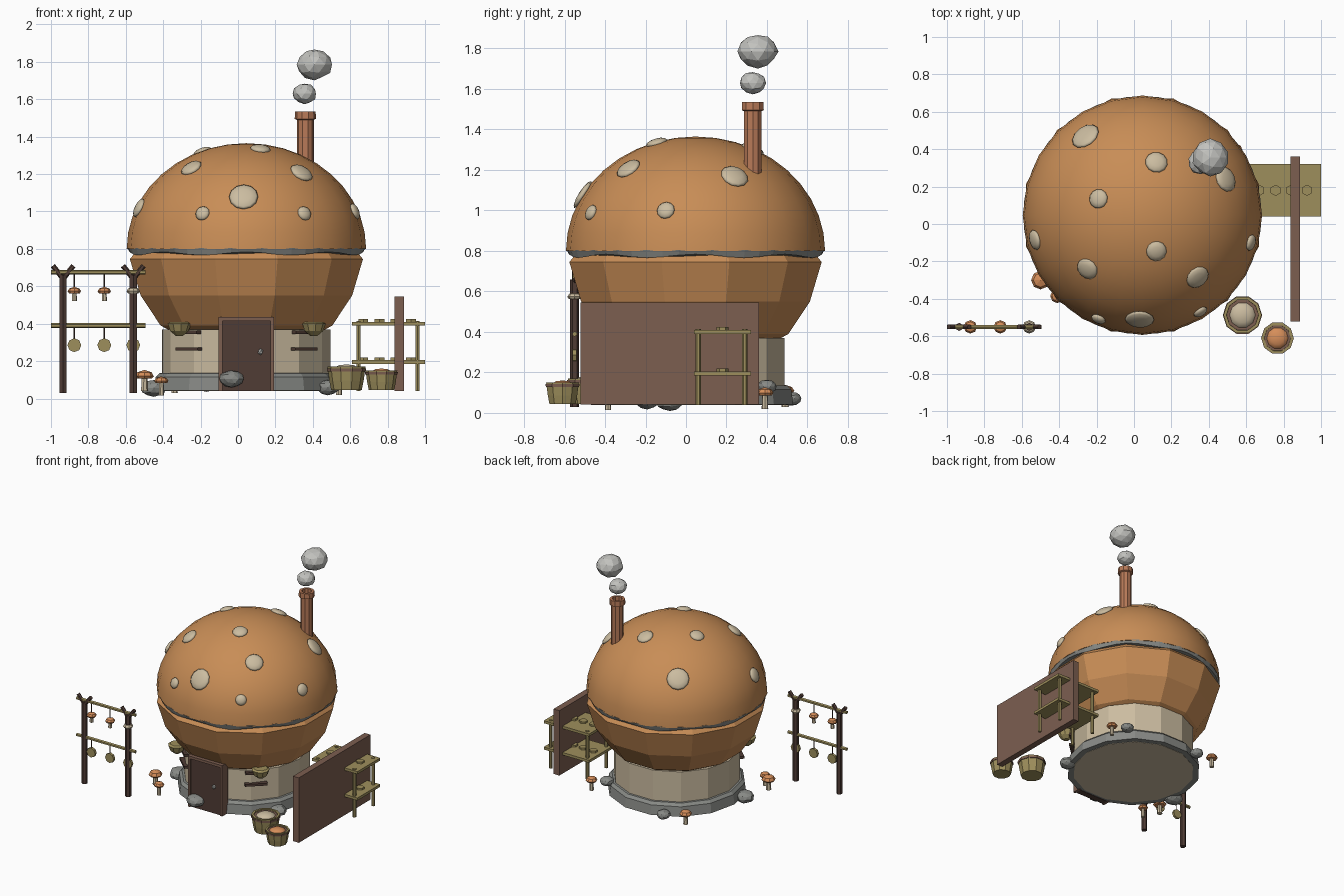
import bpy, bmesh, math, random
from mathutils import Vector, Matrix

if "Cube" in bpy.data.objects:
    bpy.data.objects.remove(bpy.data.objects["Cube"])
random.seed(4)
CX, CY = 0.045, 0.047          # house axis
CAP_Z, CAP_R, CAP_H = 0.80, 0.64, 0.565


def mat(name, r, g, b):
    lin = lambda c: ((c / 255 + 0.055) / 1.055) ** 2.4 if c > 10 else c / 3295
    m = bpy.data.materials.new(name)
    m.diffuse_color = (lin(r), lin(g), lin(b), 1)
    m.use_nodes = True
    m.node_tree.nodes["Principled BSDF"].inputs["Base Color"].default_value = m.diffuse_color
    return m


CAP = mat("cap orange brown", 200, 141, 86)
CREAM = mat("cream", 203, 188, 160)
STONE = mat("stone grey", 136, 138, 134)
SMOKE = mat("smoke grey", 194, 194, 190)
DARK = mat("dark wood", 80, 60, 53)
BROWN = mat("brown wood", 124, 94, 80)
OLIVE = mat("olive wood", 158, 143, 92)
BRICK = mat("terracotta", 184, 122, 88)
ORANGE = mat("mushroom orange", 214, 142, 90)


def finish(bm, name, m, smooth=False):
    bmesh.ops.recalc_face_normals(bm, faces=bm.faces)
    me = bpy.data.meshes.new(name)
    bm.to_mesh(me)
    bm.free()
    me.materials.append(m)
    for p in me.polygons:
        p.use_smooth = smooth
    ob = bpy.data.objects.new(name, me)
    bpy.context.collection.objects.link(ob)
    return ob


def lathe(name, prof, n, loc, m, smooth=False, turn=0.0):
    """Revolve (radius, z) points around a vertical axis; open ends are capped."""
    bm = bmesh.new()
    rings = []
    for r, z in prof:
        if r < 1e-5:
            rings.append([bm.verts.new((loc[0], loc[1], loc[2] + z))])
        else:
            rings.append([bm.verts.new((loc[0] + r * math.cos(turn + i * math.tau / n),
                                        loc[1] + r * math.sin(turn + i * math.tau / n),
                                        loc[2] + z)) for i in range(n)])
    for a, b in zip(rings, rings[1:]):
        for i in range(n):
            q = [a[i % len(a)], a[(i + 1) % n % len(a)], b[(i + 1) % n % len(b)], b[i % len(b)]]
            bm.faces.new(list(dict.fromkeys(q)))
    for e in (rings[0], rings[-1]):
        if len(e) > 1:
            bm.faces.new(e)
    return finish(bm, name, m, smooth)


def box(name, c, s, m, rot=0.0):
    bm = bmesh.new()
    M = Matrix.Translation(c) @ Matrix.Rotation(rot, 4, 'Z') @ Matrix.Diagonal((*s, 1))
    bmesh.ops.create_cube(bm, size=1, matrix=M)
    return finish(bm, name, m)


def rod(name, a, b, r, m, n=6):
    a, b = Vector(a), Vector(b)
    bm = bmesh.new()
    M = Matrix.Translation((a + b) / 2) @ (b - a).to_track_quat('Z', 'Y').to_matrix().to_4x4()
    bmesh.ops.create_cone(bm, cap_ends=True, segments=n, radius1=r, radius2=r,
                          depth=(b - a).length, matrix=M)
    return finish(bm, name, m)


def ball(name, c, s, m, sub=1, jitter=0.0):
    bm = bmesh.new()
    bmesh.ops.create_icosphere(bm, subdivisions=sub, radius=1)
    for v in bm.verts:
        v.co *= 1 + random.uniform(-jitter, jitter)
        v.co = Vector(c) + Vector([v.co[k] * s[k] for k in range(3)])
    return finish(bm, name, m)


def around(deg, r, z):         # deg measured from the front (-y), positive to +x
    a = math.radians(deg)
    return (CX + r * math.sin(a), CY - r * math.cos(a), z)


# --- mushroom cap: smooth dome, wavy grey gill edge, faceted underside
dome = [(CAP_R * math.cos(t), CAP_H * math.sin(t)) for t in
        [i * math.pi / 20 for i in range(10)]] + [(0, CAP_H)]
ob = lathe("cap_dome", [(0.60, -0.002)] + dome, 24, (CX, CY, CAP_Z), CAP)
bpy.context.view_layer.objects.active = ob
ob.select_set(True)
bpy.ops.object.shade_smooth_by_angle(angle=math.radians(50))
gill = lathe("gill_edge", [(0.625, 0.775), (0.637, 0.805)], 48, (CX, CY, 0), STONE)
for i, v in enumerate(gill.data.vertices):
    if v.co.z < 0.79:
        v.co.z += 0.009 * math.cos(i * math.tau / 6)
lathe("cap_underside", [(0.60, 0.80), (0.645, 0.745), (0.585, 0.55), (0.475, 0.39), (0.40, 0.35)],
      12, (CX, CY, 0), CAP, turn=math.pi / 12)

# --- cream spots lying on the dome: x, y, radius
for x, y, r in [(-.26, .47, .08), (.12, .33, .06), (-.19, .135, .052), (.49, .24, .07),
                (.12, -.145, .055), (-.25, -.24, .06), (.34, -.285, .065), (-.53, -.085, .055),
                (.625, -.1, .045), (.03, -.51, .078), (-.19, -.508, .04), (.355, -.47, .04)]:
    dx, dy = x - CX, y - CY
    dz = CAP_H * math.sqrt(max(0, 1 - (dx * dx + dy * dy) / CAP_R ** 2))
    nrm = Vector((dx / CAP_R ** 2, dy / CAP_R ** 2, dz / CAP_H ** 2)).normalized()
    bm = bmesh.new()
    M = (Matrix.Translation((x, y, CAP_Z + dz)) @ nrm.to_track_quat('Z', 'Y').to_matrix().to_4x4()
         @ Matrix.Diagonal((r, r, 0.02, 1)))
    bmesh.ops.create_uvsphere(bm, u_segments=12, v_segments=6, radius=1, matrix=M)
    finish(bm, "cap_spot", CREAM, True)

# --- stem wall and stone base
lathe("stem_wall", [(0.45, 0.04), (0.45, 0.37)], 14, (CX, CY, 0), CREAM)
lathe("stone_base", [(0.445, 0.042), (0.495, 0.042), (0.485, 0.115), (0.465, 0.135), (0.445, 0.137)],
      14, (CX, CY, 0), STONE)
for x, y, z, s in [(.40, .40, .13, .05), (-.17, .52, .07, .05), (-.45, -.08, .055, .068),
                   (-.035, -.47, .105, .065), (.48, -.19, .06, .06)]:
    ball("base_stone", (x, y, z), (s, s, s * 0.68), STONE, 2, 0.06)

# --- door with frame and knob
box("door", (.045, -.435, .235), (.26, .05, .39), DARK)
for s in (-1, 1):
    box("door_frame", (.045 + s * .138, -.435, .235), (.02, .07, .39), BROWN)
box("door_lintel", (.045, -.435, .425), (.296, .07, .02), BROWN)
ball("door_knob", (.12, -.468, .25), (.015, .015, .018), SMOKE)

# --- windows: sill and head bars, with a shelf fungus above each
for s in (-1, 1):
    for z, w in ((.265, .16), (.355, .15)):
        box("window_bar", around(s * 43, .45, z), (w, .04, .018), DARK, math.radians(s * 43))
    lathe("shelf_fungus", [(.02, -.055), (.05, -.03), (.065, .01), (.05, .02)], 9,
          around(s * 46, .50, .39), OLIVE)

# --- chimney and smoke
lathe("chimney", [(.045, 1.15), (.045, 1.49), (.057, 1.495), (.055, 1.535), (.036, 1.535),
                  (.036, 1.46)], 10, (.36, .33, 0), BRICK)
lathe("chimney_hole", [(.034, 1.47), (.034, 1.49)], 10, (.36, .33, 0), DARK)
ball("smoke_small", (.355, .33, 1.63), (.065, .065, .055), SMOKE, 2, .05)
ball("smoke_large", (.408, .355, 1.785), (.095, .098, .082), SMOKE, 2, .05)


def mushroom(name, x, y, z0, z, r, m):
    """z0 stem foot, z underside of the cap"""
    lathe(name + "_stem", [(r * .4, z0), (r * .32, z + .005)], 7, (x, y, 0), CREAM)
    lathe(name + "_cap", [(r * .8, z - .008), (r, z + .004), (r * .75, z + r * .5), (0, z + r * .75)],
          8, (x, y, 0), m)


# --- mushrooms around the house
for x, y, z, r in [(-.50, -.30, .115, .05), (-.41, -.385, .09, .038),
                   (.54, .39, .095, .042), (-.34, .49, .105, .045)]:
    mushroom("ground_mushroom", x, y, z - .075, z, r, ORANGE)

# --- drying rack
RY = -.55
for x in (-.935, -.56):
    rod("rack_post", (x, RY, .03), (x, RY, .66), .022, DARK)
    for s in (-1, 1):
        rod("rack_fork", (x, RY, .64), (x + s * .055, RY, .71), .014, DARK)
for z in (.675, .39):
    rod("rack_bar", (-1, RY, z), (-.495, RY, z), .013, OLIVE)
for x, m in ((-.875, ORANGE), (-.715, ORANGE), (-.56, CREAM)):
    rod("hanging_string", (x, RY, .59), (x, RY, .675), .004, DARK, 4)
    mushroom("hanging_mushroom", x, RY, .52, .57, .036, m)
    rod("slice_string", (x, RY, .31), (x, RY, .39), .004, DARK, 4)
    rod("dried_slice", (x, RY - .01, .285), (x, RY + .01, .285), .037, OLIVE, 8)

# --- drying shelf and screen panel
for z in (.195, .40):
    box("shelf_board", (.805, .18, z), (.39, .28, .02), OLIVE)
    for x in (.67, .757, .84, .925):
        rod("shelf_slice", (x, .18, z + .01), (x, .18, z + .024), .03, OLIVE)
for x in (.645, .96):
    for y in (.06, .29):
        rod("shelf_leg", (x, y, .04), (x, y, .415), .013, OLIVE)
box("screen_panel", (.863, -.08, .293), (.05, .88, .505), BROWN)

# --- tubs with filling
for x, y, r, h, m in ((.58, -.487, .102, .125, CREAM), (.767, -.61, .085, .105, ORANGE)):
    lathe("tub", [(r * .8, 0), (r * .9, h * .4), (r, h), (r * .84, h), (r * .8, h * .6)], 10,
          (x, y, .045), OLIVE)
    lathe("tub_hoop", [(r * .96, h * .80), (r * 1.02, h * .8), (r * 1.03, h * .93), (r * .96, h * .93)],
          10, (x, y, .045), BROWN)
    lathe("tub_filling", [(r * .78, h * .62), (r * .74, h * .9), (r * .4, h * 1.06), (0, h * 1.1)],
          10, (x, y, .045), m, True)
